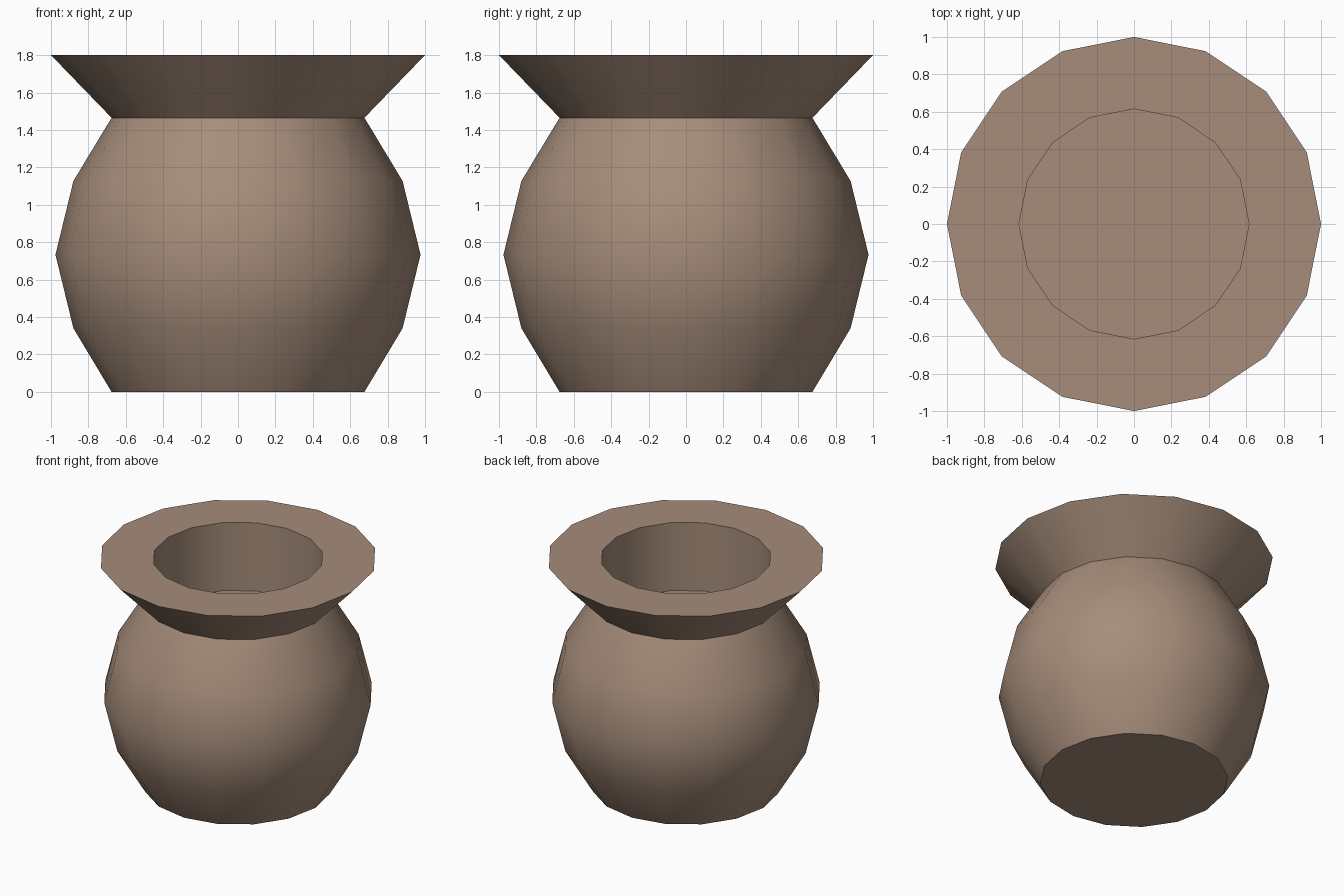
import bpy, bmesh, math

if "Cube" in bpy.data.objects:
    bpy.data.objects.remove(bpy.data.objects["Cube"])

SIDES = 16

# Clay colour
clay = bpy.data.materials.new("brown clay")
clay.diffuse_color = (0.38, 0.265, 0.195, 1)
clay.use_nodes = True
clay.node_tree.nodes["Principled BSDF"].inputs["Base Color"].default_value = clay.diffuse_color

# Profile (radius, height): base, rounded belly, neck, flared rim, opening, inner floor
profile = [(0.676, 0), (0.88, 0.34), (0.976, 0.733), (0.88, 1.127),
           (0.676, 1.465), (1.0, 1.8), (0.615, 1.8), (0.615, 1.26)]

bm = bmesh.new()
rings = []
for r, z in profile:
    rings.append([bm.verts.new((r * math.cos(2 * math.pi * i / SIDES),
                                r * math.sin(2 * math.pi * i / SIDES), z))
                  for i in range(SIDES)])
for a, b in zip(rings, rings[1:]):
    for i in range(SIDES):
        j = (i + 1) % SIDES
        bm.faces.new((a[i], a[j], b[j], b[i]))
bm.faces.new(rings[0][::-1])   # underside
bm.faces.new(rings[-1])        # floor inside the opening
bmesh.ops.recalc_face_normals(bm, faces=bm.faces)

mesh = bpy.data.meshes.new("pot")
bm.to_mesh(mesh)
bm.free()
mesh.materials.append(clay)
pot = bpy.data.objects.new("pot", mesh)
bpy.context.collection.objects.link(pot)

# Smooth belly and walls, sharp neck, rim and base
bpy.context.view_layer.objects.active = pot
pot.select_set(True)
bpy.ops.object.shade_smooth_by_angle(angle=math.radians(35))
